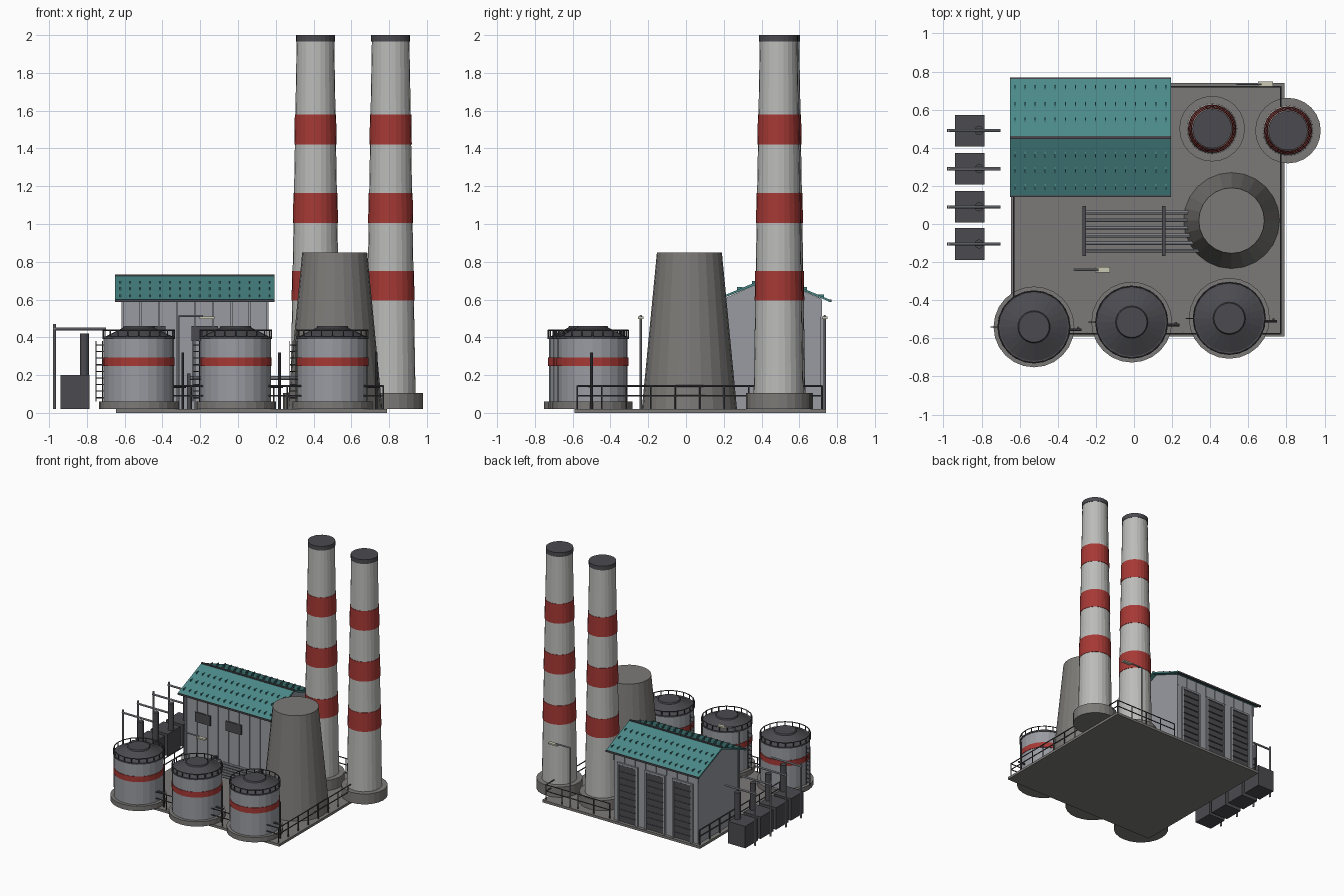
import bpy, bmesh, math
from mathutils import Vector, Matrix

if "Cube" in bpy.data.objects:
    bpy.data.objects.remove(bpy.data.objects["Cube"])


def material(name, r, g, b):
    m = bpy.data.materials.new(name)
    m.diffuse_color = (r, g, b, 1)
    m.use_nodes = True
    m.node_tree.nodes["Principled BSDF"].inputs["Base Color"].default_value = m.diffuse_color
    return m


TEAL = material("teal", 0.07, 0.25, 0.25)
RED = material("red", 0.38, 0.04, 0.035)
LIGHT = material("light_grey", 0.5, 0.5, 0.49)
STEEL = material("steel", 0.32, 0.33, 0.36)
CONCRETE = material("concrete", 0.2, 0.195, 0.185)
DARK = material("dark", 0.07, 0.07, 0.08)
LAMP = material("lamp", 0.6, 0.58, 0.45)


def finish(name, bm, mat):
    bmesh.ops.recalc_face_normals(bm, faces=bm.faces)
    me = bpy.data.meshes.new(name)
    bm.to_mesh(me)
    bm.free()
    me.materials.append(mat)
    ob = bpy.data.objects.new(name, me)
    bpy.context.collection.objects.link(ob)
    return ob


def boxes(name, items, mat):
    """Each item is x0, x1, y0, y1, z0, z1."""
    bm = bmesh.new()
    for x0, x1, y0, y1, z0, z1 in items:
        mid = Vector((x0 + x1, y0 + y1, z0 + z1)) / 2
        size = Matrix.Diagonal((x1 - x0, y1 - y0, z1 - z0, 1))
        bmesh.ops.create_cube(bm, size=1, matrix=Matrix.Translation(mid) @ size)
    return finish(name, bm, mat)


def bars(name, items, mat, r=0.005, n=6):
    """Each item is a start and an end point of a round bar."""
    bm = bmesh.new()
    for p, q in items:
        p, q = Vector(p), Vector(q)
        rot = (q - p).to_track_quat('Z', 'Y').to_matrix().to_4x4()
        bmesh.ops.create_cone(bm, cap_ends=True, segments=n, radius1=r, radius2=r,
                              depth=(q - p).length, matrix=Matrix.Translation((p + q) / 2) @ rot)
    return finish(name, bm, mat)


def lathe(name, x, y, profile, mat, n=24):
    """Turn (radius, z) points round a vertical axis and cap both ends."""
    bm = bmesh.new()
    rings = [[bm.verts.new((x + r * math.cos(math.tau * i / n), y + r * math.sin(math.tau * i / n), z))
              for i in range(n)] for r, z in profile]
    for a, b in zip(rings, rings[1:]):
        for i in range(n):
            bm.faces.new((a[i], a[(i + 1) % n], b[(i + 1) % n], b[i]))
    bm.faces.new(rings[0])
    bm.faces.new(rings[-1])
    return finish(name, bm, mat)


def prism(name, yz, x0, x1, mat):
    bm = bmesh.new()
    f = bm.faces.new([bm.verts.new((x0, y, z)) for y, z in yz])
    ext = bmesh.ops.extrude_face_region(bm, geom=[f])["geom"]
    bmesh.ops.translate(bm, vec=(x1 - x0, 0, 0), verts=[v for v in ext if isinstance(v, bmesh.types.BMVert)])
    return finish(name, bm, mat)


# Ground slab
boxes("ground_slab", [(-0.645, 0.79, -0.59, 0.74, 0, 0.02)], CONCRETE)

# Striped chimneys
for k, (x, y) in enumerate([(0.41, 0.5), (0.808, 0.49)]):
    def rad(z):
        return 0.132 - 0.033 * (z - 0.1) / 1.9
    lathe(f"chimney_base_{k}", x, y, [(0.172, 0.02), (0.172, 0.105)], CONCRETE)
    lathe(f"chimney_shaft_{k}", x, y, [(rad(0.1), 0.1), (rad(1.97), 1.97)], LIGHT)
    lathe(f"chimney_cap_{k}", x, y, [(0.103, 1.965), (0.103, 2.0)], DARK)
    for z0, z1 in [(0.595, 0.75), (1.005, 1.165), (1.42, 1.58)]:
        lathe(f"chimney_band_{k}", x, y, [(rad(z0) + 0.003, z0), (rad(z1) + 0.003, z1)], RED)

# Cooling tower
lathe("cooling_tower", 0.512, 0.018, [(0.252, 0.02), (0.172, 0.85)], CONCRETE)

# Storage tanks with roof railing, ladder and outlet pipe
for k, (x, y) in enumerate([(-0.525, -0.54), (-0.012, -0.515), (0.5, -0.495)]):
    lathe(f"tank_base_{k}", x, y, [(0.212, 0.02), (0.212, 0.06)], CONCRETE)
    lathe(f"tank_body_{k}", x, y, [(0.186, 0.06), (0.186, 0.4)], STEEL)
    lathe(f"tank_band_{k}", x, y, [(0.19, 0.248), (0.19, 0.293)], RED)
    lathe(f"tank_rim_{k}", x, y, [(0.192, 0.392), (0.192, 0.404)], DARK)
    lathe(f"tank_roof_{k}", x, y, [(0.186, 0.4), (0.085, 0.45), (0.08, 0.46)], DARK)
    pts = [(x + 0.188 * math.cos(math.tau * i / 20), y + 0.188 * math.sin(math.tau * i / 20)) for i in range(20)]
    rails = [((*p, 0.4), (*p, 0.44)) for p in pts]
    rails += [((*p, 0.438), (*pts[(i + 1) % 20], 0.438)) for i, p in enumerate(pts)]
    bars(f"tank_railing_{k}", rails, DARK, 0.004)
    steps = [((x + d, y, 0.06), (x + d, y, 0.38)) for d in (-0.226, -0.192)]
    steps += [((x - 0.226, y, 0.08 + 0.035 * i), (x - 0.188, y, 0.08 + 0.035 * i)) for i in range(9)]
    bars(f"tank_ladder_{k}", steps, DARK, 0.003)
    bars(f"tank_pipe_{k}", [((x + 0.18, y - 0.015, 0.14), (x + 0.25, y - 0.015, 0.14)),
                            ((x + 0.232, y - 0.005, 0.02), (x + 0.232, y - 0.005, 0.32))], DARK, 0.007, 8)

# Hall walls with ribs
RX0, RX1, RY, X0, X1, Y0, Y1 = -0.65, 0.193, 0.455, -0.61, 0.155, 0.2, 0.715
prism("hall_walls", [(Y0, 0.02), (Y1, 0.02), (Y1, 0.605), (RY, 0.715), (Y0, 0.605)], X0, X1, STEEL)
rib_x = [X0 + (X1 - X0) * i / 8 for i in range(9)]
boxes("front_wall_ribs", [(x - 0.006, x + 0.006, Y0 - 0.008, Y0, 0.02, 0.6) for x in rib_x], STEEL)
boxes("back_wall_ribs", [(x - 0.006, x + 0.006, Y1, Y1 + 0.006, 0.51, 0.6) for x in rib_x], STEEL)

# Gable roof with ridge, gutters and seam clips
prism("hall_roof", [(0.145, 0.598), (RY, 0.728), (0.765, 0.598), (0.765, 0.587), (RY, 0.712), (0.145, 0.587)],
      RX0, RX1, TEAL)
boxes("roof_ridge_cap", [(RX0, RX1, RY - 0.008, RY + 0.008, 0.718, 0.732)], DARK)
boxes("roof_gutters", [(RX0, RX1, y - 0.007, y + 0.007, 0.586, 0.6) for y in (0.148, 0.762)], DARK)
clips = []
for i in range(16):
    cx = RX0 + (RX1 - RX0) * (i + 0.5) / 16
    for d in (0.09, 0.17, 0.26):
        for s in (-1, 1):
            z = 0.728 - d * 0.13 / 0.31
            clips.append((cx - 0.003, cx + 0.003, RY + s * d - 0.015, RY + s * d + 0.015, z - 0.008, z + 0.009))
boxes("roof_clips", clips, TEAL)

# Windows and roller doors
boxes("front_windows", [(x - 0.07, x + 0.07, Y0 - 0.012, Y0, 0.38, 0.46) for x in (-0.455, -0.175)], DARK)
frames, panels = [], []
for x in (-0.475, -0.225, 0.025):
    for s in (-1, 1):
        frames.append((x + s * 0.085 - 0.007, x + s * 0.085 + 0.007, Y1, Y1 + 0.014, 0.02, 0.5))
    frames.append((x - 0.092, x + 0.092, Y1, Y1 + 0.014, 0.49, 0.505))
    panels += [(x - 0.08, x + 0.08, Y1, Y1 + 0.008, 0.025 + 0.052 * i, 0.07 + 0.052 * i) for i in range(9)]
boxes("door_frames", frames, STEEL)
boxes("door_slats", panels, DARK)

# Pipe rack beside the cooling tower
bars("rack_pipes", [((-0.265, 0.06 - 0.04 * i, 0.185), (0.36, 0.06 - 0.04 * i, 0.185)) for i in range(6)],
     STEEL, 0.01, 8)
rack = []
for x in (-0.26, 0.155):
    rack += [(x - 0.009, x + 0.009, y - 0.009, y + 0.009, 0.02, 0.205) for y in (-0.16, 0.085)]
    rack += [(x - 0.009, x + 0.009, -0.169, 0.094, z, z + 0.014) for z in (0.16, 0.195)]
boxes("rack_supports", rack, DARK)

# Perimeter railings
for name, a, b in [("right", (0.77, -0.575), (0.77, 0.72)), ("left", (-0.63, -0.575), (-0.63, 0.72)),
                   ("front", (-0.63, -0.575), (0.77, -0.575)), ("back", (0.19, 0.72), (0.77, 0.72))]:
    a, b = Vector((*a, 0)), Vector((*b, 0))
    n = round((b - a).length / 0.13)
    up = lambda p, z: p + Vector((0, 0, z))
    rail = [(up(a, z), up(b, z)) for z in (0.09, 0.142)]
    rail += [(up(a.lerp(b, i / n), 0.02), up(a.lerp(b, i / n), 0.145)) for i in range(n + 1)]
    bars(f"{name}_railing", rail, DARK, 0.0045)

# Yard lamps
for k, (x, y) in enumerate([(-0.315, -0.24), (0.54, 0.735)]):
    bars(f"lamp_post_{k}", [((x, y, 0.02), (x, y, 0.515)), ((x, y, 0.513), (x + 0.13, y, 0.513))], STEEL, 0.006, 8)
    boxes(f"lamp_head_{k}", [(x + 0.11, x + 0.19, y - 0.014, y + 0.014, 0.498, 0.51)], LAMP)

# Transformers with bushings and overhead beams
for k, y in enumerate((0.49, 0.29, 0.09, -0.105)):
    boxes(f"transformer_{k}", [(-0.94, -0.785, y - 0.083, y + 0.083, 0.02, 0.2)], DARK)
    lathe(f"transformer_bushing_{k}", -0.813, y, [(0.024, 0.2), (0.024, 0.42)], DARK, 12)
    bars(f"line_pole_{k}", [((-0.972, y, 0.02), (-0.972, y, 0.47)), ((-0.98, y, 0.445), (-0.7, y, 0.445))],
         STEEL, 0.008, 8)
